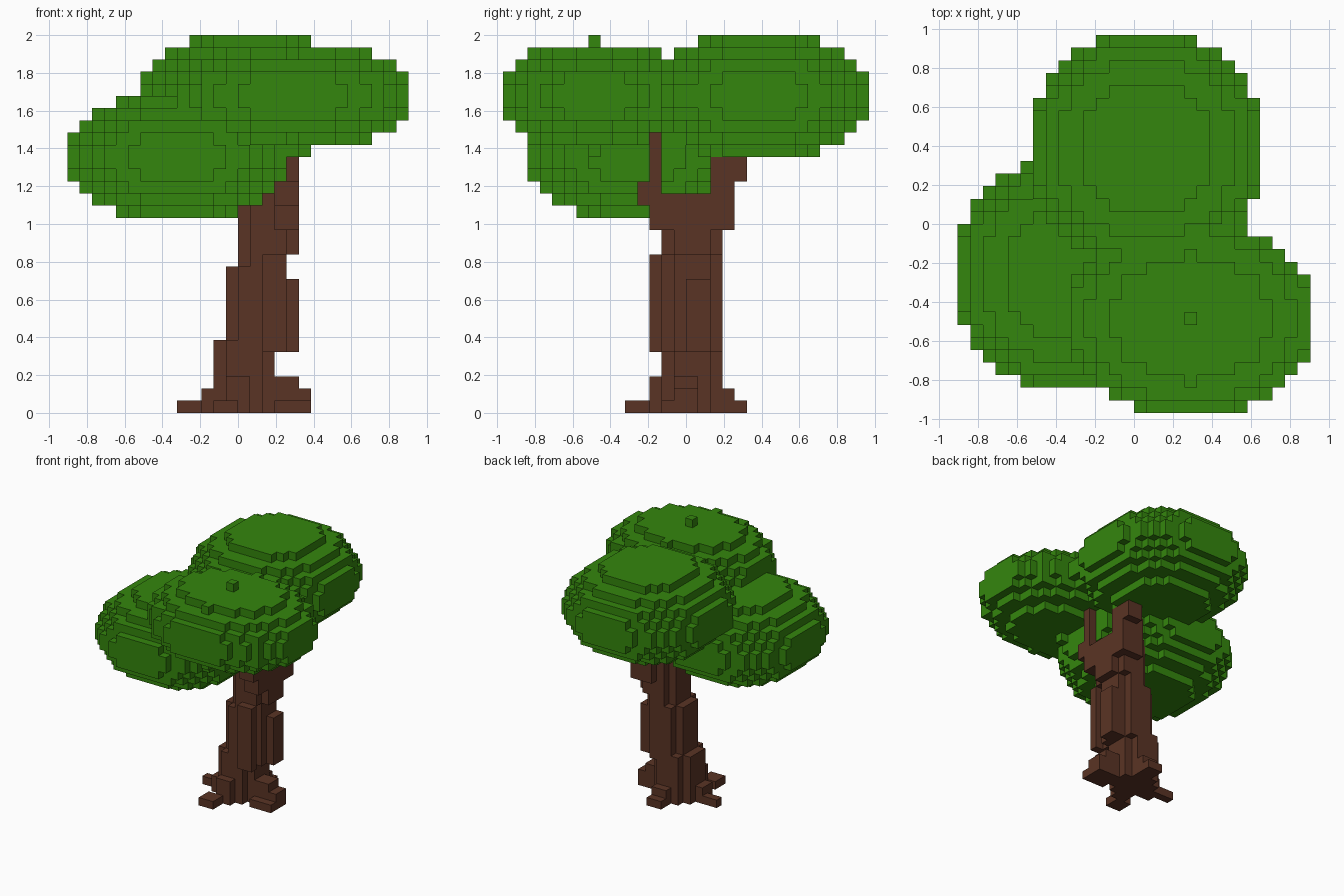
import bpy
import bmesh
from itertools import product
from mathutils import Vector

VOXEL = 2 / 31

if "Cube" in bpy.data.objects:
    bpy.data.objects.remove(bpy.data.objects["Cube"], do_unlink=True)


def make_material(name, color):
    mat = bpy.data.materials.new(name)
    mat.use_nodes = True
    mat.diffuse_color = color
    mat.node_tree.nodes["Principled BSDF"].inputs["Base Color"].default_value = color
    return mat


def box_cells(x0, x1, y0, y1, z0, z1):
    """Grid cells filling a box."""
    return set(product(range(x0, x1), range(y0, y1), range(z0, z1)))


def root_cells(x0, x1, y0, y1, height):
    """Grid cells of a root step standing on the ground."""
    return box_cells(x0, x1, y0, y1, 0, height)


def column_cells(middle_x, bottom, top):
    """Grid cells of a round trunk section."""
    return {(x, y, z) for x, y, z in product(range(-5, 6), range(-5, 6), range(bottom, top))
            if Vector((x + 0.5 - middle_x, y)).length < 2.4}


def ellipsoid_cells(center, radii):
    """Grid cells whose middle lies inside an ellipsoid."""
    spans = [range(int(c - r) - 1, int(c + r) + 2) for c, r in zip(center, radii)]
    return {cell for cell in product(*spans)
            if sum(((i + 0.5 - c) / r) ** 2 for i, c, r in zip(cell, center, radii)) <= 1}


def gather(make_cells, rows):
    """Union of the cells made from each row of settings."""
    return set().union(*(make_cells(*row) for row in rows))


def build_voxels(name, cells, solid, mat):
    """Mesh the cell sides that are not covered by another solid cell."""
    bm = bmesh.new()
    verts = {}

    def vert(corner):
        key = tuple(corner)
        if key not in verts:
            verts[key] = bm.verts.new(Vector(key) * VOXEL)
        return verts[key]

    for cell in sorted(cells):
        for axis, side in product(range(3), (0, 1)):
            neighbour = list(cell)
            neighbour[axis] += 2 * side - 1
            if tuple(neighbour) in solid:
                continue
            u, v = (axis + 1) % 3, (axis + 2) % 3
            ring = []
            for du, dv in ((0, 0), (1, 0), (1, 1), (0, 1)):
                corner = list(cell)
                corner[axis] += side
                corner[u] += du
                corner[v] += dv
                ring.append(vert(corner))
            bm.faces.new(ring if side else ring[::-1])
    mesh = bpy.data.meshes.new(name)
    bm.to_mesh(mesh)
    bm.free()
    mesh.materials.append(mat)
    obj = bpy.data.objects.new(name, mesh)
    bpy.context.collection.objects.link(obj)


bark = make_material("bark_brown", (0.102, 0.034, 0.018, 1))
leaf = make_material("leaf_green", (0.034, 0.238, 0.004, 1))

# Trunk sections that step sideways as they rise
trunk = gather(column_cells, [(0.5, 0, 6), (1.5, 5, 12), (2, 12, 13), (2.5, 13, 18)])

# Stepped roots on each side
roots = gather(root_cells, [
    (-5, -2, 0, 1, 1), (-3, -2, -1, 1, 2),
    (-2, 0, -5, -3, 1), (-1, 1, -3, -2, 3),
    (3, 6, -2, 1, 1), (4, 6, -1, 1, 2), (3, 5, -1, 1, 3),
    (0, 2, 3, 5, 1), (0, 2, 3, 4, 2),
])

# Raised strips of bark
ridges = gather(box_cells, [(4, 5, 0, 2, 5, 11), (2, 4, -3, -2, 5, 13)])

# Front and back branches reaching into the leaves
front_branch = gather(box_cells, [
    (3, 5, -3, -1, 15, 18), (3, 5, -4, -3, 17, 19), (4, 5, -3, -2, 18, 23)])
back_branch = gather(box_cells, [(2, 5, 2, 4, 15, 20), (3, 5, 2, 5, 19, 21)])

# Each cell belongs to the first part that claims it
parts = [
    ("trunk", trunk, bark),
    ("roots", roots, bark),
    ("bark_ridges", ridges, bark),
    ("front_branch", front_branch, bark),
    ("back_branch", back_branch, bark),
    ("front_foliage", ellipsoid_cells((4.5, -7.5, 26), (10, 8, 4.5)), leaf),
    ("back_foliage", ellipsoid_cells((1, 6, 26), (9.5, 9.5, 5.5)), leaf),
    ("low_side_foliage", ellipsoid_cells((-5, -4, 21), (9.5, 9.5, 5.5)), leaf),
]
solid = set().union(*(cells for name, cells, mat in parts))
claimed = set()
for name, cells, mat in parts:
    build_voxels(name, cells - claimed, solid, mat)
    claimed |= cells
